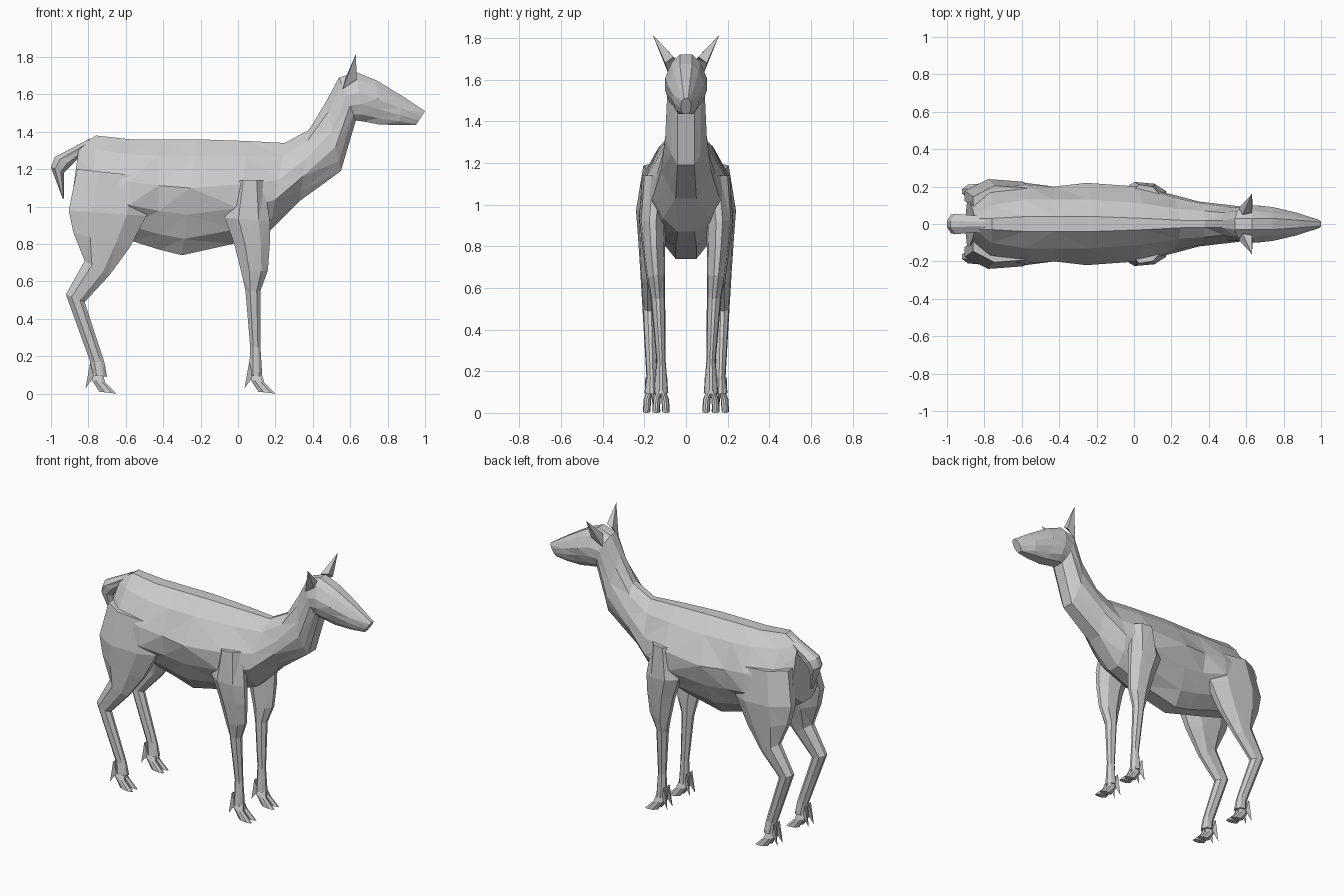
import bpy
import bmesh

cube = bpy.data.objects.get("Cube")
if cube:
    bpy.data.objects.remove(cube, do_unlink=True)

grey = bpy.data.materials.new("warm_grey_coat")
grey.use_nodes = True
coat_colour = (0.6, 0.6, 0.6, 1)
grey.diffuse_color = coat_colour
grey.node_tree.nodes["Principled BSDF"].inputs["Base Color"].default_value = coat_colour


def add_object(name, bm):
    """Triangulate, fix normals and link a flat shaded part."""
    bmesh.ops.triangulate(bm, faces=bm.faces[:])
    bmesh.ops.recalc_face_normals(bm, faces=bm.faces[:])
    mesh = bpy.data.meshes.new(name)
    bm.to_mesh(mesh)
    bm.free()
    mesh.materials.append(grey)
    part = bpy.data.objects.new(name, mesh)
    bpy.context.collection.objects.link(part)
    return part


def loft(name, rings, fractions):
    """Skin rings; each is a line in the xz plane, a centre y and half widths along the line."""
    bm = bmesh.new()
    loops = []
    for (ax, az), (bx, bz), centre, widths in rings:
        stations = list(zip(fractions, widths))
        outline = [(f, centre + w) for f, w in stations]
        outline += [(f, centre - w) for f, w in reversed(stations)]
        loops.append([bm.verts.new((ax + (bx - ax) * f, y, az + (bz - az) * f))
                      for f, y in outline])
    count = len(loops[0])
    for lower, upper in zip(loops, loops[1:]):
        for i in range(count):
            j = (i + 1) % count
            bm.faces.new((lower[i], lower[j], upper[j], upper[i]))
    bm.faces.new(loops[0])
    bm.faces.new(loops[-1])
    return add_object(name, bm)


def limb(name, rings, shift=0, side=1):
    """Loft with a rounded six sided section; each ring is back, front, centre y, half width."""
    profile = (0.3, 1, 0.85, 0.25)
    full = [((a[0] + shift, a[1]), (b[0] + shift, b[1]), side * y,
             [w * p for p in profile]) for a, b, y, w in rings]
    return loft(name, full, (0, 0.3, 0.75, 1))


def spike(name, base, tip, side):
    """Pointed part with a polygon base."""
    bm = bmesh.new()
    foot = [bm.verts.new((x, side * y, z)) for x, y, z in base]
    point = bm.verts.new((tip[0], side * tip[1], tip[2]))
    bm.faces.new(foot)
    for i, vert in enumerate(foot):
        bm.faces.new((vert, foot[(i + 1) % len(foot)], point))
    return add_object(name, bm)


# Body, neck and head: top point, bottom point, half widths from top to bottom
trunk = [
    ((-.85, 1.32), (-.9, .96), (.03, .06, .1, .13, .12, .05)),
    ((-.76, 1.38), (-.78, .88), (.03, .1, .18, .2, .14, .05)),
    ((-.58, 1.36), (-.58, .82), (.04, .13, .21, .22, .13, .05)),
    ((-.43, 1.36), (-.42, .77), (.04, .13, .2, .18, .12, .04)),
    ((-.22, 1.36), (-.3, .74), (.04, .13, .22, .18, .12, .05)),
    ((.06, 1.35), (-.03, .8), (.03, .11, .2, .2, .14, .05)),
    ((.25, 1.34), (.17, .87), (.02, .08, .14, .16, .11, .04)),
    ((.38, 1.41), (.33, 1.03), (.02, .07, .11, .12, .08, .05)),
    ((.47, 1.56), (.55, 1.19), (.02, .06, .09, .1, .07, .04)),
]
head = [
    ((.54, 1.69), (.63, 1.46), (.03, .07, .09, .09, .07, .04)),
    ((.63, 1.72), (.67, 1.455), (.03, .07, .1, .1, .08, .04)),
    ((.74, 1.675), (.75, 1.44), (.03, .06, .09, .08, .06, .04)),
    ((.88, 1.59), (.86, 1.435), (.02, .04, .06, .06, .05, .03)),
    ((1, 1.51), (.95, 1.435), (.01, .02, .025, .025, .02, .015)),
]
loft("body_neck_and_head", [(a, b, 0, w) for a, b, w in trunk + head],
     (0, .15, .42, .65, .86, 1))

# Tail curling over the rump
limb("tail", [
    ((-.79, 1.365), (-.83, 1.28), 0, .04),
    ((-.98, 1.265), (-.89, 1.22), 0, .055),
    ((-1, 1.21), (-.93, 1.18), 0, .05),
    ((-.94, 1.05), (-.93, 1.04), 0, .01),
])

hind_leg = [
    ((-.86, 1.2), (-.48, 1.16), .12, .085),
    ((-.905, .98), (-.49, .95), .15, .09),
    ((-.88, .86), (-.58, .78), .16, .07),
    ((-.82, .71), (-.69, .63), .175, .045),
    ((-.92, .53), (-.82, .49), .175, .035),
    ((-.79, .17), (-.715, .17), .165, .025),
    ((-.78, .1), (-.7, .09), .165, .035),
]
fore_leg = [
    ((-.02, 1.14), (.14, 1.14), .14, .07),
    ((-.07, .94), (.17, .92), .16, .065),
    ((-.02, .8), (.17, .8), .155, .055),
    ((.02, .64), (.16, .66), .145, .045),
    ((.04, .55), (.12, .55), .135, .035),
    ((.065, .25), (.12, .25), .12, .022),
    ((.06, .1), (.13, .09), .12, .035),
]
toe = [
    ((.06, .13), (.12, .13), 0, .012),
    ((.07, .07), (.14, .06), .02, .018),
    ((.11, .01), (.2, 0), .024, .018),
]

for side, label in ((-1, "near"), (1, "far")):
    # Legs with cloven feet and a dewclaw pair
    for kind, rings, shift in (("fore", fore_leg, 0), ("hind", hind_leg, -.85)):
        limb(f"{kind}_leg_{label}", rings, 0, side)
        middle = rings[-1][2]
        for way, place in ((-1, "inner"), (1, "outer")):
            cloven = [(a, b, middle + way * y, w) for a, b, y, w in toe]
            limb(f"{kind}_{place}_toe_{label}", cloven, shift, side)
            y = middle + way * .02
            spike(f"{kind}_{place}_dewclaw_{label}",
                  [(shift + .06, y - .012, .17), (shift + .06, y + .012, .17),
                   (shift + .08, y, .09)],
                  (shift + .035, y + way * .008, .03), side)
    # Upright ears leaning outwards
    spike(f"ear_{label}",
          [(.56, .085, 1.63), (.635, .1, 1.68), (.63, .06, 1.71), (.58, .05, 1.7)],
          (.63, .16, 1.815), side)
